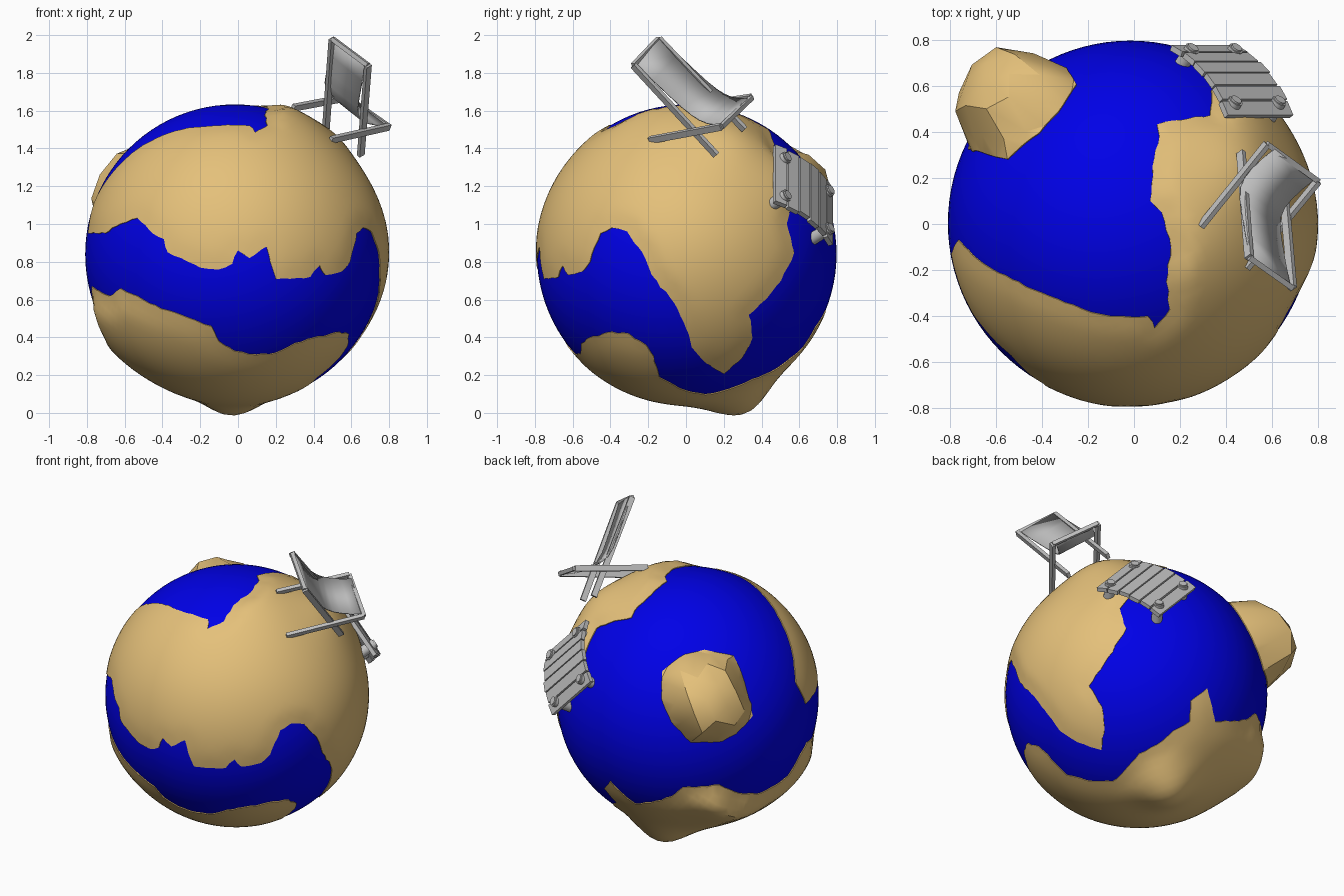
import bpy, bmesh, math, random
from mathutils import Vector as V, kdtree
from mathutils.geometry import delaunay_2d_cdt

if "Cube" in bpy.data.objects:
    bpy.data.objects.remove(bpy.data.objects["Cube"])

random.seed(4)
C, R = V((-0.016, 0.004, 0.84)), 0.793      # globe centre and sea radius


def material(name, rgb):
    m = bpy.data.materials.new(name)
    m.diffuse_color = (*rgb, 1)
    m.use_nodes = True
    m.node_tree.nodes["Principled BSDF"].inputs["Base Color"].default_value = m.diffuse_color
    return m


BLUE = material("sea blue", (0.0, 0.0, 0.8))
SAND = material("sand", (0.78, 0.53, 0.195))
GREY = material("grey", (0.53, 0.53, 0.53))


def finish(name, bm, mat, angle=30):
    me = bpy.data.meshes.new(name)
    bm.to_mesh(me)
    bm.free()
    ob = bpy.data.objects.new(name, me)
    bpy.context.collection.objects.link(ob)
    me.materials.append(mat)
    bpy.ops.object.select_all(action='DESELECT')
    ob.select_set(True)
    bpy.context.view_layer.objects.active = ob
    bpy.ops.object.shade_smooth_by_angle(angle=math.radians(angle))
    return ob


# Sea
bm = bmesh.new()
bmesh.ops.create_uvsphere(bm, u_segments=96, v_segments=48, radius=R)
bmesh.ops.translate(bm, verts=bm.verts, vec=C)
finish("sea", bm, BLUE, 60)

# Coastlines are drawn flat from a side and projected onto the globe
VIEWS = {  # right, up, outward, offset of the drawing
    'front': ((1, 0, 0), (0, 0, 1), (0, -1, 0), C),
    'side': ((0, 1, 0), (0, 0, 1), (1, 0, 0), C),
    'top': ((1, 0, 0), (0, 1, 0), (0, 0, 1), C),
    'back': ((-.707, -.707, 0), (.299, -.299, .906), (-.641, .641, .423), V((0, 0, 0))),
}


def coast(view, pts):
    r, u, o, off = (V(a) for a in VIEWS[view])
    out = []
    for a, b in pts:
        a, b = a - off.dot(r), b - off.dot(u)
        out.append((r * a + u * b + o * math.sqrt(max(0, R * R - a * a - b * b))).normalized())
    return out


def smooth(t):
    t = max(0, min(1, t))
    return t * t * (3 - 2 * t)


def inside(p, poly):
    hit = False
    for a, b in zip(poly, poly[1:] + poly[:1]):
        if (a.y > p.y) != (b.y > p.y) and p.x < (b.x - a.x) * (p.y - a.y) / (b.y - a.y) + a.x:
            hit = not hit
    return hit


def land(name, shore, pole, height, ramp, hills, n=5000, angle=35):
    pole = V(pole).normalized()
    e1 = pole.orthogonal().normalized()
    e2 = pole.cross(e1)
    flat = lambda d: V((d.dot(e1), d.dot(e2))) * (2 / (1 + d.dot(pole)))

    def unflat(p):
        q = p.length_squared
        return (e1 * 4 * p.x + e2 * 4 * p.y + pole * (4 - q)) / (4 + q)
    # finer, slightly ragged shore
    fine = []
    for a, b in zip(shore, shore[1:] + shore[:1]):
        k = max(1, round((b - a).length / 0.05))
        for i in range(k):
            j = V([random.uniform(-.006, .006) for _ in range(3)]) if i else V((0, 0, 0))
            fine.append((a.lerp(b, i / k) + j).normalized())
    tree = kdtree.KDTree(len(fine))
    for i, d in enumerate(fine):
        tree.insert(d, i)
    tree.balance()
    poly = [flat(d) for d in fine]
    if sum(a.cross(b) for a, b in zip(poly, poly[1:] + poly[:1])) < 0:
        poly.reverse()
    # evenly spread inland points
    pts = list(poly)
    for i in range(n):
        z = 1 - (2 * i + 1) / n
        s, t = math.sqrt(1 - z * z), i * 2.399963
        d = V((s * math.cos(t), s * math.sin(t), z))
        if d.dot(pole) > -0.8 and tree.find(d)[2] > 0.03 and inside(flat(d), poly):
            pts.append(flat(d))
    vs, _, fs, *_ = delaunay_2d_cdt(pts, [], [list(range(len(poly)))], 1, 1e-6)
    bm = bmesh.new()
    hills = [(V(d).normalized(), a, w) for d, a, w in hills]
    for p in vs:
        d = unflat(p)
        h = height + sum(a * math.exp(-((d - c).length / w) ** 2) for c, a, w in hills)
        bm.verts.new(C + d * (R + 0.005 + h * smooth(tree.find(d)[2] / ramp)))
    bm.verts.ensure_lookup_table()
    for f in fs:
        bm.faces.new([bm.verts[i] for i in f])
    # shore skirt running under the sea surface
    rim = [e for e in bm.edges if e.is_boundary]
    ext = bmesh.ops.extrude_edge_only(bm, edges=rim)
    for v in ext['geom']:
        if isinstance(v, bmesh.types.BMVert):
            v.co = C + (v.co - C).normalized() * (R - 0.02)
    bmesh.ops.recalc_face_normals(bm, faces=bm.faces)
    if sum(f.normal.dot(f.calc_center_median() - C) for f in bm.faces) < 0:
        bmesh.ops.reverse_faces(bm, faces=bm.faces)
    return finish(name, bm, SAND, angle)


# Large upper continent
shore = coast('front', [(-.79, .95), (-.7, .95), (-.62, 1.0), (-.53, 1.03), (-.45, .95), (-.39, .92),
                        (-.37, .85), (-.3, .82), (-.2, .77), (-.1, .76), (-.03, .79), (0, .86),
                        (.06, .82), (.15, .88), (.17, .8), (.2, .71), (.38, .72), (.43, .78),
                        (.46, .73), (.55, .75), (.59, .8)])
shore += coast('side', [(-.45, .95), (-.39, .98), (-.31, .96), (-.23, .85), (-.18, .73), (-.06, .58),
                        (0, .45), (.03, .35), (.1, .27), (.2, .21), (.3, .3), (.35, .4), (.33, .52),
                        (.5, .7), (.57, .85), (.53, 1.0)])
shore += coast('top', [(.45, .56), (.335, .58), (.33, .47), (.1, .43), (.11, .38), (.08, .25), (.07, .1),
                       (.12, .05), (.16, -.1), (.14, -.25), (.155, -.37), (.09, -.45), (.06, -.4),
                       (-.1, -.4), (-.3, -.34), (-.5, -.25), (-.68, -.15), (-.76, -.07)])
land("upper_continent", shore, (.5, -.5, .5), .003, .13,
     [((.25, -.12, .8), .035, .35), ((.5, .55, .42), .025, .25), ((.5, .25, .62), .045, .25),
      ((1, -.05, .1), .016, .5)])

# Southern continent
shore = coast('front', [(-.77, .67), (-.68, .62), (-.62, .66), (-.5, .6), (-.3, .52), (-.14, .46),
                        (-.1, .38), (-.02, .33), (.1, .31), (.2, .32), (.3, .37), (.4, .4), (.49, .42)])
shore += coast('side', [(-.39, .43), (-.3, .42), (-.21, .36), (-.17, .3), (-.14, .19), (-.1, .17),
                        (0, .12), (.1, .1), (.2, .12), (.35, .18), (.45, .22), (.55, .29), (.62, .35),
                        (.68, .45)])
shore += coast('back', [(-.56, -.47), (-.46, -.58), (-.41, -.62), (-.22, -.59), (-.16, -.54), (.06, -.54),
                        (.19, -.6), (.34, -.61), (.53, -.52), (.6, -.41)])
land("southern_continent", shore, (-.1, .1, -1), .003, .17,
     [((-.02, .34, -.93), .098, .21), ((-.785, .45, -.42), .105, .32), ((-.8, -.28, -.45), .035, .4)])

# Rocky island
shore = coast('back', [(-.28, .01), (-.26, .17), (-.12, .26), (.005, .28), (.18, .23), (.23, .075),
                       (.27, -.14), (.16, -.24), (.07, -.28), (-.12, -.27), (-.23, -.14)])
land("rocky_island", shore, (-.61, .61, .5), .13, .16, [((-.63, .7, .36), .1, .25)], n=900, angle=25)


def box(bm, c, u, v, w):
    """Box from a centre and three half-axes."""
    vs = [bm.verts.new(c + u * i + v * j + w * k) for i in (-1, 1) for j in (-1, 1) for k in (-1, 1)]
    bmesh.ops.convex_hull(bm, input=vs)


def beam(name, a, b, side, w=.011, d=.018):
    a, b = V(a), V(b)
    ax = (b - a).normalized()
    s = (side - ax * side.dot(ax)).normalized()
    bm = bmesh.new()
    box(bm, (a + b) / 2, (b - a) / 2, s * w, ax.cross(s) * d)
    finish(name, bm, GREY)


# Deck chair: two crossed frames with crossbars
across = V((.195, -.15, -.155))
for name, a, b, c, d in (
        ("back_frame", (.50, -.145, 1.98), (.465, .31, 1.50), (.688, -.278, 1.84), (.65, .16, 1.365)),
        ("seat_frame", (.29, -.01, 1.615), (.578, .348, 1.67), (.49, -.19, 1.445), (.80, .187, 1.515))):
    beam(name + "_left_rail", a, b, across)
    beam(name + "_right_rail", c, d, across)
    p, q = (a, c) if name == "back_frame" else (b, d)
    beam(name + "_crossbar", p, q, V((0, 0, 1)), .012, .012)

# Sling: one sagging edge profile swept across
edge = [(.688, -.275, 1.84), (.67, -.185, 1.752), (.655, -.1, 1.672), (.645, -.03, 1.608), (.648, .02, 1.568),
        (.665, .06, 1.542), (.697, .1, 1.525), (.745, .145, 1.515), (.795, .185, 1.515)]
bm = bmesh.new()
rows = [[bm.verts.new(V(p) - across * t) for t in (.06, .94)] for p in edge]
for r, s in zip(rows, rows[1:]):
    bm.faces.new((r[0], r[1], s[1], s[0]))
sling = finish("sling", bm, GREY, 40)
mod = sling.modifiers.new("thickness", 'SOLIDIFY')
mod.thickness, mod.offset = .008, 0

# Jetty: six planks arching over the shore
near, run, wide = V((.548, .462, 1.262)), V((-.25, .305, -.23)), V((.28, 0, -.295))
out = wide.cross(run).normalized()


def deck(t, s=0):
    return near + run * t + wide * s + out * (.18 * t * (1 - t))


for i in range(6):
    t = (i + .5) / 6
    along = (run + out * (.18 * (1 - 2 * t))).normalized()
    bm = bmesh.new()
    box(bm, deck(t, random.uniform(-.015, .015)), wide * random.uniform(.48, .51),
        along * .035, wide.cross(along).normalized() * .013)
    finish("jetty_plank_%d" % (i + 1), bm, GREY)

# Jetty posts
for t in (.13, .88):
    for s in (-.34, .34):
        bm = bmesh.new()
        bmesh.ops.create_cone(bm, cap_ends=True, segments=16, radius1=.034, radius2=.033, depth=.16)
        bmesh.ops.bevel(bm, geom=[e for e in bm.edges if all(v.co.z > 0 for v in e.verts)],
                        offset=.008, segments=2, affect='EDGES')
        bmesh.ops.rotate(bm, verts=bm.verts, matrix=V((0, 0, 1)).rotation_difference(out).to_matrix())
        bmesh.ops.translate(bm, verts=bm.verts, vec=deck(t, s) - out * .046)
        finish("jetty_post", bm, GREY, 40)
